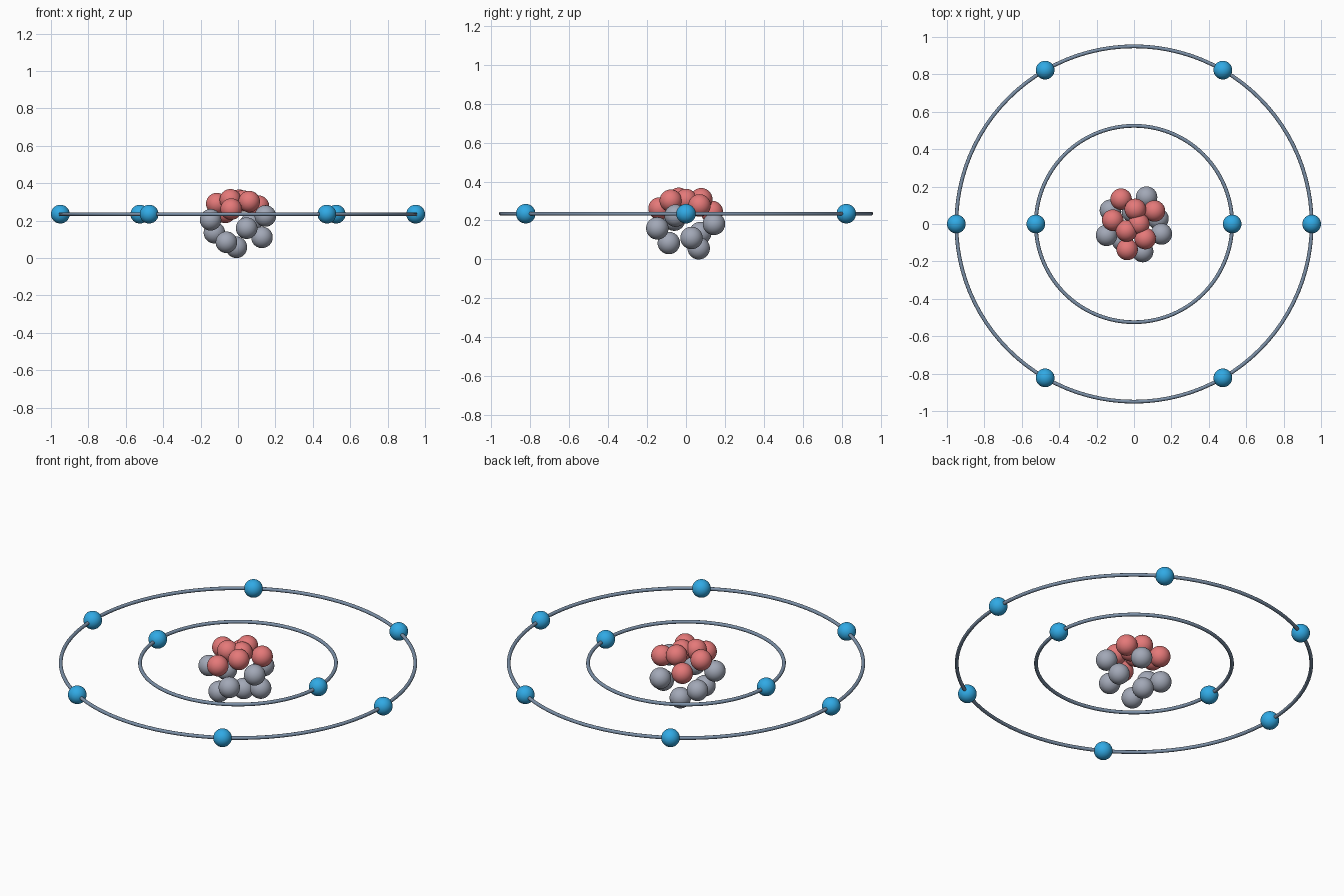
import bpy
from math import sin, cos, pi, sqrt, radians

if "Cube" in bpy.data.objects:
    bpy.data.objects.remove(bpy.data.objects["Cube"])

CENTRE_Z = 0.2347        # height of the nucleus centre and orbit plane
NUCLEON_R = 0.0575
ELECTRON_R = 0.05
CLUSTER_R = 0.189
ORBIT_TUBE = 0.01


def material(name, rgb):
    mat = bpy.data.materials.new(name)
    mat.diffuse_color = (*rgb, 1)
    mat.use_nodes = True
    mat.node_tree.nodes["Principled BSDF"].inputs["Base Color"].default_value = mat.diffuse_color
    return mat


PROTON = material("proton_red", (0.78, 0.19, 0.19))
NEUTRON = material("neutron_grey", (0.36, 0.39, 0.47))
ELECTRON = material("electron_blue", (0.03, 0.40, 0.78))
ORBIT = material("orbit_steel", (0.20, 0.28, 0.39))


def finish(name, mat):
    obj = bpy.context.object
    obj.name = name
    obj.data.materials.append(mat)
    bpy.ops.object.shade_smooth()


def ball(name, radius, location, mat):
    bpy.ops.mesh.primitive_uv_sphere_add(
        segments=32, ring_count=20, radius=radius, location=location)
    finish(name, mat)


# Nucleus: golden-angle spiral, protons fill the top half, neutrons the lower
COUNT = 16
GOLDEN = pi * (3 - sqrt(5))
for i in range(COUNT):
    h = 1 - 2 * (i + 0.5) / COUNT
    dist = CLUSTER_R * ((i + 1) / COUNT) ** (1 / 3)
    flat = dist * sqrt(1 - h * h)
    angle = -i * GOLDEN
    place = (flat * cos(angle), flat * sin(angle), CENTRE_Z + dist * h)
    if i < COUNT // 2:
        ball(f"proton_{i + 1}", NUCLEON_R, place, PROTON)
    else:
        ball(f"neutron_{i - COUNT // 2 + 1}", NUCLEON_R, place, NEUTRON)

# Orbits, each with evenly spaced electrons
for label, radius, electrons in (("inner", 0.525, 2), ("outer", 0.95, 6)):
    bpy.ops.mesh.primitive_torus_add(
        major_radius=radius, minor_radius=ORBIT_TUBE,
        major_segments=96, minor_segments=12, location=(0, 0, CENTRE_Z))
    finish(f"{label}_orbit", ORBIT)
    for k in range(electrons):
        a = radians(360 * k / electrons)
        ball(f"{label}_electron_{k + 1}", ELECTRON_R,
             (radius * cos(a), radius * sin(a), CENTRE_Z), ELECTRON)
